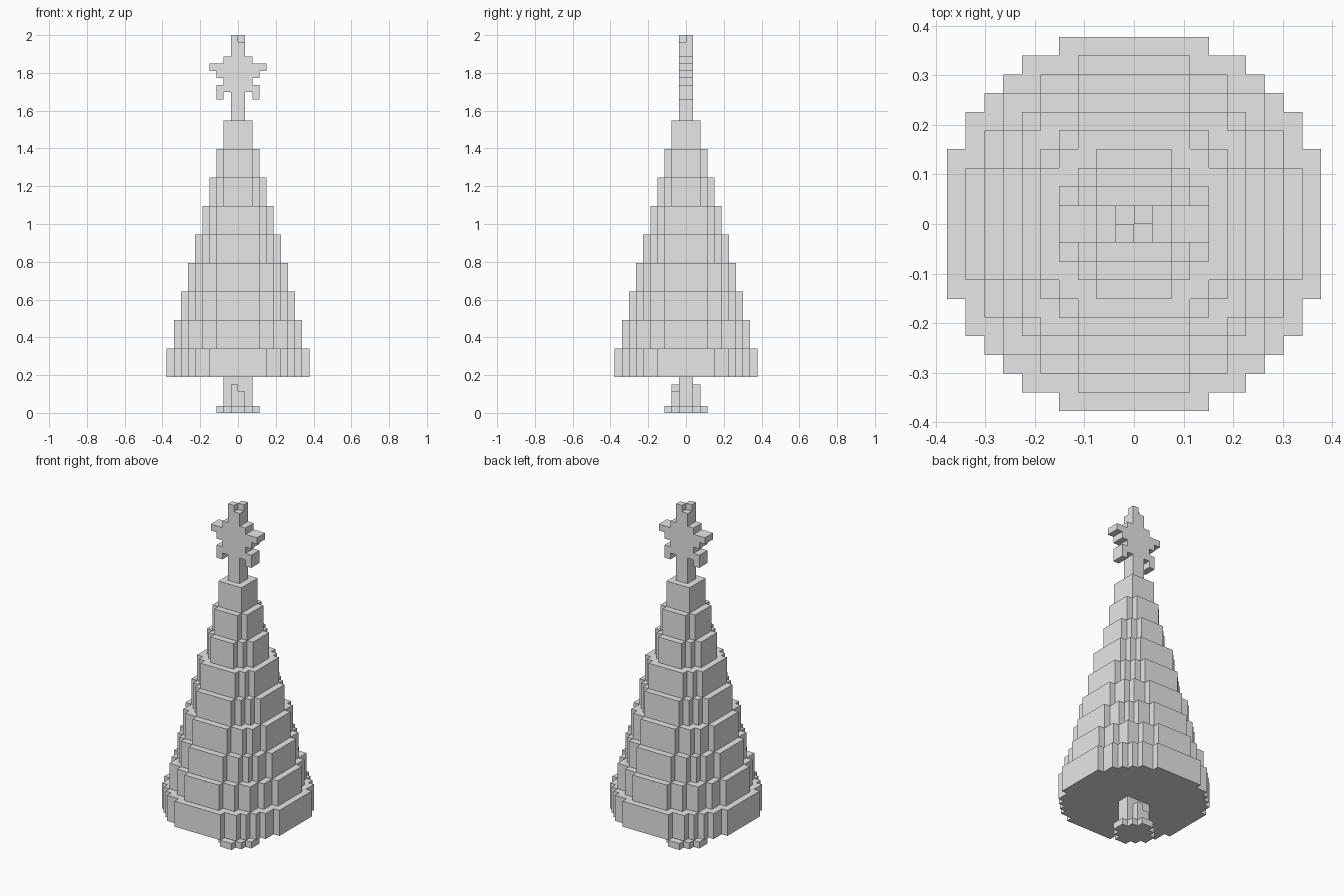
import bpy
import bmesh

if "Cube" in bpy.data.objects:
    bpy.data.objects.remove(bpy.data.objects["Cube"], do_unlink=True)

U = 2 / 53          # size of one block
GREY = (0.8, 0.8, 0.8, 1)

mat = bpy.data.materials.new("plain_grey")
mat.use_nodes = True
mat.diffuse_color = GREY
mat.node_tree.nodes["Principled BSDF"].inputs["Base Color"].default_value = GREY


def finish(name, bm):
    bmesh.ops.recalc_face_normals(bm, faces=bm.faces)
    mesh = bpy.data.meshes.new(name)
    bm.to_mesh(mesh)
    bm.free()
    mesh.materials.append(mat)
    obj = bpy.data.objects.new(name, mesh)
    bpy.context.collection.objects.link(obj)
    return obj


def prism(name, points, offset):
    """Extrude a flat outline, given in blocks, along an offset."""
    bm = bmesh.new()
    face = bm.faces.new([bm.verts.new([c * U for c in p]) for p in points])
    new = bmesh.ops.extrude_face_region(bm, geom=[face])["geom"]
    verts = [v for v in new if isinstance(v, bmesh.types.BMVert)]
    bmesh.ops.translate(bm, verts=verts, vec=[c * U for c in offset])
    return finish(name, bm)


def box(name, x0, x1, y0, y1, z0, z1):
    outline = [(x0, y0, z0), (x1, y0, z0), (x1, y1, z0), (x0, y1, z0)]
    return prism(name, outline, (0, 0, z1 - z0))


def stepped_quarter(corners):
    """Staircase from the +y side round to the +x side."""
    path = []
    for i, (x, y) in enumerate(corners):
        path.append((x, y))
        if i + 1 < len(corners):
            path.append((x, corners[i + 1][1]))
    return path


# Tree tiers: outer corners of each stepped disc, from the bottom up
tiers = [
    [(4, 10), (6, 9), (7, 8), (8, 7), (9, 6), (10, 4)],
    [(3, 9), (5, 8), (7, 7), (8, 5), (9, 3)],
    [(3, 8), (5, 7), (6, 6), (7, 5), (8, 3)],
    [(3, 7), (5, 6), (6, 5), (7, 3)],
    [(3, 6), (4, 5), (5, 4), (6, 3)],
    [(3, 5), (4, 4), (5, 3)],
    [(2, 4), (3, 3), (4, 2)],
    [(2, 3), (3, 2)],
    [(2, 2)],
]
for i, corners in enumerate(tiers):
    outline, quarter = [], stepped_quarter(corners)
    for _ in range(4):
        outline += quarter
        quarter = [(y, -x) for x, y in quarter]
    z = 5 + 4 * i
    prism(f"tree_tier_{i + 1}", [(x, y, z) for x, y in outline], (0, 0, 4))

# Trunk with uneven buttresses and spreading roots
box("trunk", -2, 2, -1, 1, 0, 5)
box("trunk_core", -1, 1, -2, 2, 0, 3)
box("front_buttress", -1, 0, -2, -1, 3, 4)
box("back_buttress", 0, 1, 1, 2, 3, 4)
box("root_base", -2, 2, -2, 2, 0, 1)
box("side_roots", -3, 3, -1, 1, 0, 1)
box("front_back_roots", -1, 1, -3, 3, 0, 1)

# Star topper: right half of the outline, mirrored to the left
half = [(1, 41), (1, 45), (2, 45), (2, 44), (3, 44), (3, 46), (2, 46), (2, 47),
        (3, 47), (3, 48), (4, 48), (4, 49), (2, 49), (2, 50), (1, 50), (1, 52)]
outline = half + [(-x, z) for x, z in reversed(half)]
prism("star_topper", [(x, -1, z) for x, z in outline], (0, 2, 0))

# Two diagonal prongs on the tip
box("star_tip_front", -1, 0, -1, 0, 52, 53)
box("star_tip_back", 0, 1, 0, 1, 52, 53)
